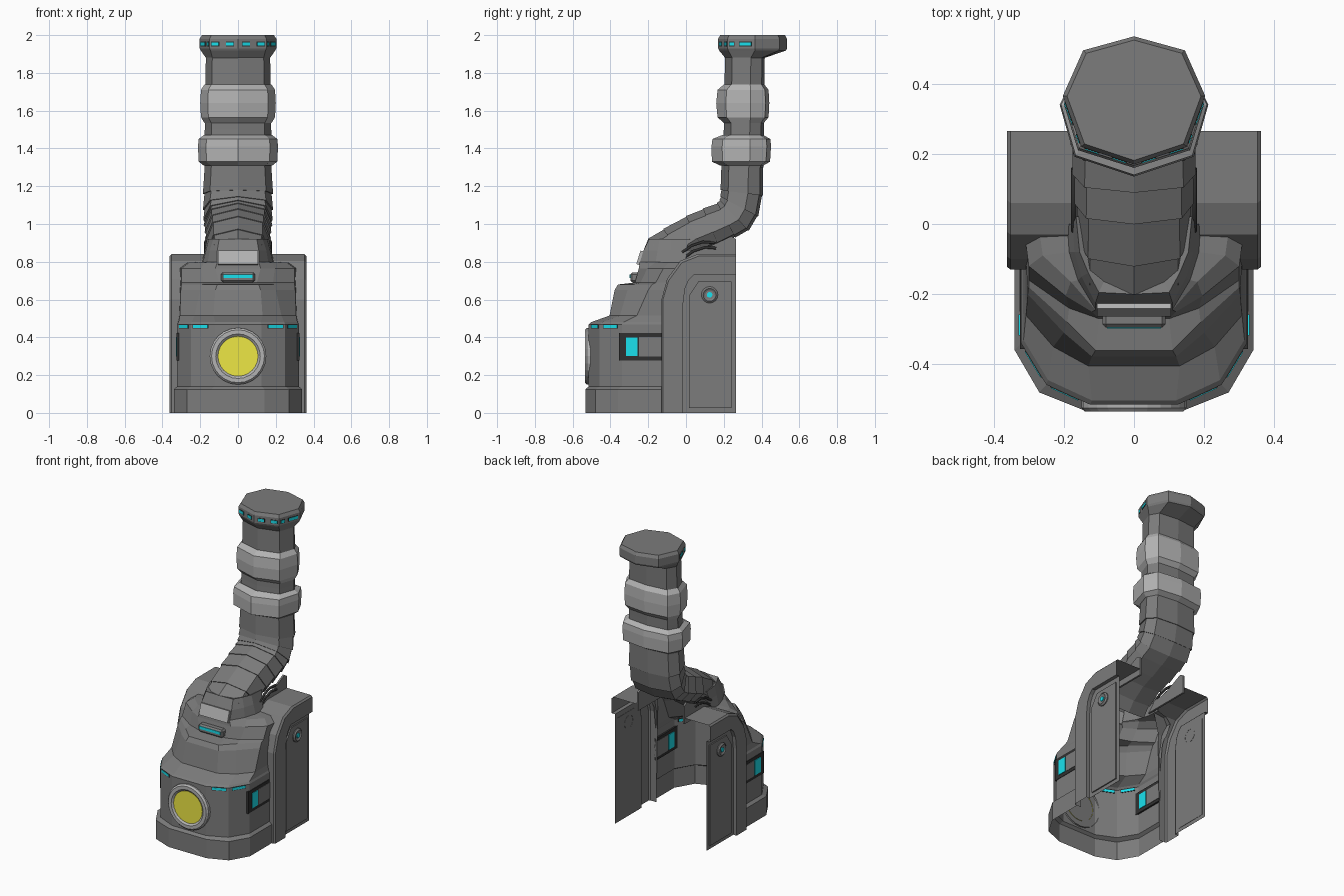
import bpy, bmesh, math
from mathutils import Matrix, Vector

if "Cube" in bpy.data.objects:
    bpy.data.objects.remove(bpy.data.objects["Cube"])


def mat(name, r, g, b):
    m = bpy.data.materials.new(name)
    m.diffuse_color = (r, g, b, 1)
    m.use_nodes = True
    m.node_tree.nodes["Principled BSDF"].inputs["Base Color"].default_value = m.diffuse_color
    return m


GREY = mat("grey", .2, .2, .2)
LIGHT = mat("light_grey", .45, .45, .45)
DARK = mat("dark", .03, .03, .03)
CYAN = mat("cyan", .01, .75, .85)
YELLOW = mat("yellow", .85, .8, .06)


def finish(name, bm, m, mirror=False):
    bmesh.ops.recalc_face_normals(bm, faces=bm.faces[:])
    me = bpy.data.meshes.new(name)
    bm.to_mesh(me)
    bm.free()
    me.materials.append(m)
    ob = bpy.data.objects.new(name, me)
    bpy.context.collection.objects.link(ob)
    if mirror:
        ob.modifiers.new("mirror", 'MIRROR')
    return ob


def loft(name, rows, m=GREY, closed=True, caps=(), mirror=False):
    bm = bmesh.new()
    vs = [[bm.verts.new(p) for p in r] for r in rows]
    n = len(rows[0])
    for a, b in zip(vs, vs[1:]):
        for i in range(n if closed else n - 1):
            j = (i + 1) % n
            bm.faces.new((a[i], a[j], b[j], b[i]))
    for c in caps:
        bm.faces.new(vs[c])
    return finish(name, bm, m, mirror)


def box(name, c, size, m=GREY, rz=0, rx=0, mirror=False, bevel=0):
    bm = bmesh.new()
    M = (Matrix.Translation(c) @ Matrix.Rotation(rz, 4, 'Z')
         @ Matrix.Rotation(rx, 4, 'X') @ Matrix.Diagonal((*size, 1)))
    bmesh.ops.create_cube(bm, size=1, matrix=M)
    if bevel:
        bmesh.ops.bevel(bm, geom=bm.edges[:], offset=bevel, segments=1, affect='EDGES')
    return finish(name, bm, m, mirror)


def lathe(name, c, profile, axis, m, n=24, mirror=False):
    """Turned part: profile of (radius, distance), axis 'X' or '-Y'."""
    rows = []
    for r, d in profile:
        row = []
        for k in range(n):
            a = 2 * math.pi * k / n
            u, v = r * math.cos(a), r * math.sin(a)
            row.append(Vector(c) + Vector((d, u, v) if axis == 'X' else (u, -d, v)))
        rows.append(row)
    return loft(name, rows, m, caps=(-1,), mirror=mirror)


def slot(name, p, q, t, w, z, h, frame=.006):
    """Glowing strip in a thin dark frame, set on the outline edge p-q."""
    p, q = Vector(p), Vector(q)
    c, d = p.lerp(q, t), q - p
    a = math.atan2(d.y, d.x)
    box(name + "_frame", (c.x, c.y, z), (w + frame, .004, h + frame), DARK, rz=a, mirror=True)
    box(name, (c.x, c.y, z), (w, .008, h), CYAN, rz=a, mirror=True)


# body shell: half outlines from side to front centre, open at back and bottom
def outline(z, *pts):
    return [(x, y, z) for x, y in pts]


base = ((.34, -.13), (.34, -.36), (.27, -.48), (.14, -.532), (0, -.532))
wall = ((.322, -.13), (.322, -.34), (.25, -.458), (.125, -.515), (0, -.515))
loft("body_shell", [
    outline(0, *base), outline(.125, *base), outline(.14, *wall), outline(.468, *wall),
    outline(.48, (.317, -.13), (.315, -.33), (.245, -.445), (.12, -.503), (0, -.503)),
    outline(.515, (.31, -.12), (.308, -.26), (.23, -.35), (.13, -.405), (0, -.405)),
    outline(.65, (.308, -.1), (.303, -.2), (.2, -.31), (.12, -.378), (0, -.378)),
    outline(.68, (.306, -.08), (.3, -.18), (.19, -.28), (.11, -.36), (0, -.36)),
    outline(.69, (.306, -.06), (.3, -.16), (.185, -.24), (.1, -.27), (0, -.27)),
    outline(.765, (.312, -.03), (.3, -.12), (.195, -.205), (.12, -.25), (0, -.25)),
    outline(.795, (.27, -.02), (.26, -.09), (.18, -.165), (.11, -.245), (0, -.245)),
    outline(.80, (.19, .0), (.185, -.08), (.16, -.16), (.11, -.243), (0, -.243)),
    outline(.86, (.175, .0), (.17, -.08), (.15, -.15), (.11, -.225), (0, -.225)),
    outline(.92, (.165, .02), (.155, -.08), (.13, -.14), (.1, -.195), (0, -.2)),
    outline(.90, (.12, .04), (.11, -.05), (.1, -.09), (.07, -.13), (0, -.13)),
], closed=False, mirror=True)

# glowing strips along the body ledge
slot("body_light_front", wall[2], wall[3], .42, .085, .457, .016)
slot("body_light_side", wall[1], wall[2], .5, .085, .457, .016)

# side windows
box("window_frame", (.318, -.243, .35), (.014, .226, .146), DARK, mirror=True)
box("window_panel", (.318, -.19, .35), (.018, .12, .105), mirror=True)
box("window_light", (.318, -.288, .35), (.022, .06, .1), CYAN, mirror=True)

# front lamp
lathe("lamp_rim", (0, 0, .3), [(.15, .505), (.15, .524), (.14, .535), (.118, .535), (.105, .524)],
      '-Y', LIGHT)
lathe("lamp_lens", (0, 0, .3), [(.106, .512), (.106, .527)], '-Y', YELLOW)

# chest light and plate
box("chest_light_box", (0, -.27, .717), (.18, .05, .052), bevel=.01)
box("chest_light", (0, -.29, .724), (.155, .016, .018), CYAN)
box("chest_plate", (0, -.24, .82), (.21, .025, .075), LIGHT, rx=-.3)

# side panels: folded sheet with front lip, top shelf and recessed outer wall
edge = [(-.13, 0), (-.13, .6), (-.1, .71), (-.03, .805), (.06, .84), (.265, .84)]
inner = [(-.015, 0), (-.015, .58), (-.005, .66), (.015, .705), (.04, .73), (.265, .73)]
lip = [.31, .3, .275, .18, .165, .165]
loft("side_panel", [
    [(x, y, z) for x, (y, z) in zip(lip, edge)],
    [(.352, y, z) for y, z in edge],
    [(.362, y + .008 * (y < .2), z - .01 * (z > .7)) for y, z in edge],
    [(.362, y, z) for y, z in inner],
    [(.338, y, z) for y, z in inner]], closed=False, mirror=True)
loft("panel_wall", [[(x, y, z) for y, z in inner + [(.265, 0)]] for x in (.338, .337)],
     caps=(0,), mirror=True)
plate = [(.015, .025), (.015, .62), (.065, .695), (.24, .695), (.24, .025)]
loft("panel_plate", [[(.336, y, z) for y, z in plate], [(.346, y, z) for y, z in plate]],
     caps=(0, -1), mirror=True)
lathe("panel_stud", (0, .125, .625), [(.044, .335), (.044, .352), (.034, .36), (.024, .354)],
      'X', GREY, 16, True)
lathe("panel_stud_light", (0, .125, .625), [(.015, .35), (.015, .36)], 'X', CYAN, 10, True)

# neck cheeks standing on the shelves
cheek = [(-.06, .8), (.265, .8), (.265, .92), (.24, .935), (.1, .87), (0, .86)]
loft("neck_cheek", [[(.163, y, z) for y, z in cheek], [(.175, y, z) for y, z in cheek]],
     caps=(0, -1), mirror=True)


# neck: eight-sided sections given by front point, back point and half width
def section(f, b, w, grow=1.0):
    f, b = Vector(f), Vector(b)
    c = (f + b) / 2
    half = [(0, 0), (.8, .18), (1, .65), (.8, .93), (0, 1)]
    ring = half + [(-x, t) for x, t in half[3:0:-1]]
    out = []
    for x, t in ring:
        p = c + (f.lerp(b, t) - c) * grow
        out.append((x * w * grow, p.x, p.y))
    return out


bend = [((-.2, .92), (-.05, .74), .155), ((-.12, .972), (0, .8), .16),
        ((0, 1.04), (.09, .86), .167), ((.09, 1.08), (.17, .89), .173),
        ((.165, 1.11), (.26, .93), .178), ((.178, 1.125), (.33, .965), .18),
        ((.183, 1.145), (.38, 1.04), .182), ((.185, 1.18), (.405, 1.15), .182),
        ((.185, 1.32), (.41, 1.32), .18)]
for i, (a, b) in enumerate(zip(bend, bend[1:])):
    loft(f"neck_segment_{i + 1}", [section(*a, .95), section(*a, 1.02), section(*b, .975)])


def level(z, y0, y1, w):
    return section((y0, z), (y1, z), w)


loft("upper_neck", [level(1.3, .19, .41, .178), level(1.5, .2, .412, .176),
                    level(1.7, .203, .415, .174), level(1.885, .207, .417, .17)])
loft("lower_neck_ring", [level(1.31, .18, .41, .182), level(1.33, .137, .445, .208),
                         level(1.41, .135, .45, .212), level(1.45, .14, .447, .208),
                         level(1.47, .19, .41, .182)], LIGHT)
loft("upper_neck_ring", [level(1.535, .2, .412, .178), level(1.565, .167, .437, .196),
                         level(1.64, .16, .441, .2), level(1.71, .167, .437, .196),
                         level(1.738, .2, .415, .178)], LIGHT)

# side hoses between neck and shelf
for k in range(2):
    cu = bpy.data.curves.new("neck_hose", 'CURVE')
    cu.dimensions = '3D'
    cu.bevel_depth, cu.bevel_resolution = .008, 1
    sp = cu.splines.new('POLY')
    pts = [(-.02, .85), (.03, .885), (.09, .905), (.15, .9)]
    sp.points.add(len(pts) - 1)
    for p, (y, z) in zip(sp.points, pts):
        p.co = (.172, y + .01 * k, z - .028 * k, 1)
    cu.materials.append(DARK)
    hose = bpy.data.objects.new(f"neck_hose_{k + 1}", cu)
    bpy.context.collection.objects.link(hose)
    hose.modifiers.new("mirror", 'MIRROR')

# head cap, overhanging to the back
cap = [(0, .17), (.15, .22), (.203, .365), (.145, .495), (0, .535)]
ring = cap + [(-x, y) for x, y in cap[3:0:-1]]


def cap_row(z, s):
    return [(x * s, .355 + (y - .355) * s, z) for x, y in ring]


loft("head_cap", [level(1.88, .207, .417, .17), cap_row(1.918, .97), cap_row(1.93, 1),
                  cap_row(1.98, 1), cap_row(1.99, .97), cap_row(2.0, .94)], caps=(-1,))
for i, (e, t, w) in enumerate([(0, .28, .04), (0, .8, .04), (1, .16, .024), (1, .66, .065)]):
    slot(f"head_light_{i + 1}", cap[e], cap[e + 1], t, w, 1.953, .018)
